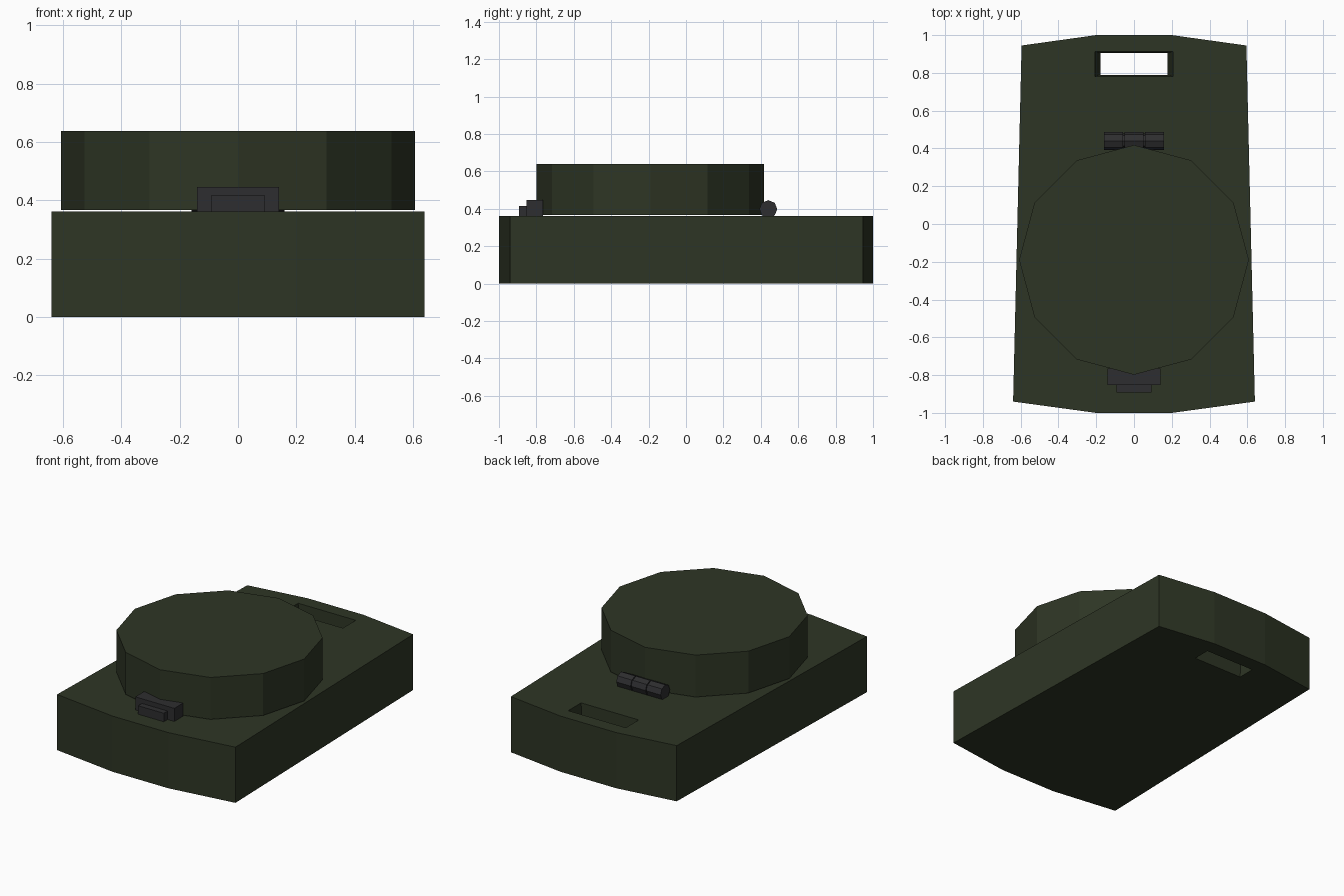
import bpy, math
from mathutils import Matrix

cube = bpy.data.objects.get("Cube")
if cube:
    bpy.data.objects.remove(cube, do_unlink=True)


def material(name, color):
    mat = bpy.data.materials.new(name)
    mat.use_nodes = True
    mat.diffuse_color = color
    mat.node_tree.nodes["Principled BSDF"].inputs["Base Color"].default_value = color
    return mat


olive = material("olive green", (0.027, 0.036, 0.018, 1))
charcoal = material("charcoal grey", (0.027, 0.027, 0.029, 1))


def loft(name, bottom, top, z0, z1, mat):
    """Closed solid between two outlines with the same point count."""
    n = len(bottom)
    verts = [(x, y, z0) for x, y in bottom] + [(x, y, z1) for x, y in top]
    faces = [tuple(reversed(range(n))), tuple(range(n, 2 * n))]
    faces += [(i, (i + 1) % n, (i + 1) % n + n, i + n) for i in range(n)]
    mesh = bpy.data.meshes.new(name)
    mesh.from_pydata(verts, [], faces)
    mesh.materials.append(mat)
    obj = bpy.data.objects.new(name, mesh)
    bpy.context.collection.objects.link(obj)
    return obj


def rect(x, y0, y1):
    return [(-x, y0), (x, y0), (x, y1), (-x, y1)]


def polygon(sides, radius, cx=0, cy=0):
    steps = [math.tau * i / sides + math.pi / 2 for i in range(sides)]
    return [(cx + radius * math.cos(a), cy + radius * math.sin(a)) for a in steps]


# Case body: tapered slab with bowed ends
half = [(0.2, -1), (0.64, -0.94), (0.595, 0.945), (0.2, 1)]
outline = half + [(-x, y) for x, y in reversed(half)]
body = loft("case_body", outline, outline, 0, 0.361, olive)

# Strap slot, flared toward the top
cutter = loft("slot_cutter", rect(0.177, 0.79, 0.904), rect(0.207, 0.78, 0.912),
              -0.001, 0.363, olive)
cutter.hide_render = True
slot = body.modifiers.new("strap_slot", "BOOLEAN")
slot.operation = "DIFFERENCE"
slot.solver = "EXACT"
slot.object = cutter
bpy.context.view_layer.objects.active = body
bpy.ops.object.modifier_apply(modifier=slot.name)
bpy.data.objects.remove(cutter, do_unlink=True)

# Round lid floating just above the case
ring = polygon(12, 0.608, 0, -0.19)
loft("lid", ring, ring, 0.366, 0.638, olive)

# Front latch with its thumb tab
latch = rect(0.14, -0.853, -0.765)
loft("latch", latch, latch, 0.36, 0.446, charcoal)
tab = rect(0.092, -0.892, -0.85)
loft("latch_tab", tab, tab, 0.36, 0.416, charcoal)

# Hinge: three octagonal knuckles along x
lay_down = Matrix.Translation((0, 0.44, 0.398)) @ Matrix.Rotation(math.pi / 2, 4, "Y")
knuckle = polygon(8, 0.048)
for side, centre in (("right", -0.108), ("middle", 0), ("left", 0.108)):
    part = loft("hinge_knuckle_" + side, knuckle, knuckle,
                centre - 0.051, centre + 0.051, charcoal)
    part.data.transform(lay_down)
pin = polygon(8, 0.04)
loft("hinge_pin", pin, pin, -0.15, 0.15, charcoal).data.transform(lay_down)
